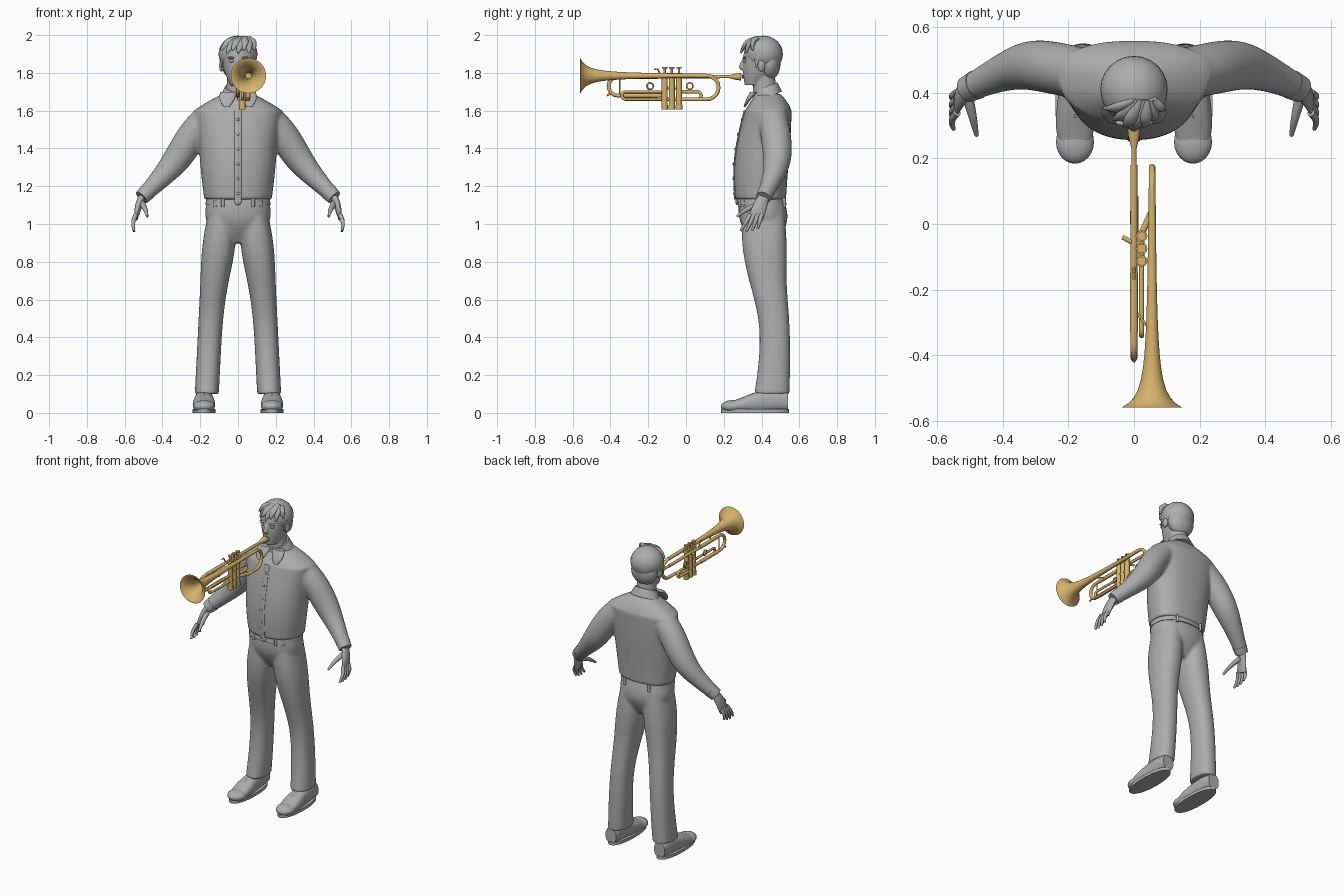
import bpy, bmesh
from math import sin, cos, pi, radians, copysign
from mathutils import Vector, Matrix

if "Cube" in bpy.data.objects:
    bpy.data.objects.remove(bpy.data.objects["Cube"])

X, Y, Z = Vector((1, 0, 0)), Vector((0, 1, 0)), Vector((0, 0, 1))


def material(name, *rgb):
    mat = bpy.data.materials.new(name)
    mat.use_nodes = True
    mat.diffuse_color = (*rgb, 1)
    mat.node_tree.nodes["Principled BSDF"].inputs["Base Color"].default_value = (*rgb, 1)
    return mat


GREY = material("plain grey", .42, .42, .42)
BRASS = material("brass gold", .68, .45, .15)


def finish(name, bm, mat, mirror=False, subdiv=0):
    bmesh.ops.recalc_face_normals(bm, faces=bm.faces)
    mesh = bpy.data.meshes.new(name)
    bm.to_mesh(mesh)
    bm.free()
    mesh.materials.append(mat)
    mesh.shade_smooth()
    if not subdiv:
        mesh.set_sharp_from_angle(angle=radians(40))
    obj = bpy.data.objects.new(name, mesh)
    bpy.context.collection.objects.link(obj)
    if mirror:
        obj.modifiers.new("mirror", 'MIRROR').use_mirror_merge = False
    if subdiv:
        smooth = obj.modifiers.new("smooth", 'SUBSURF')
        smooth.levels = smooth.render_levels = subdiv
    return obj


def blend(name, voxel, softness, *parts):
    """Fuse overlapping parts into one softly joined surface."""
    bm = bmesh.new()
    graph = bpy.context.evaluated_depsgraph_get()
    for part in parts:
        bm.from_mesh(part.evaluated_get(graph).to_mesh())
    for part in parts:
        bpy.data.objects.remove(part)
    obj = finish(name, bm, GREY)
    merge = obj.modifiers.new("merge", 'REMESH')
    merge.mode, merge.voxel_size, merge.use_smooth_shade = 'VOXEL', voxel, True
    obj.modifiers.new("soften", 'SMOOTH').iterations = softness


def sweep(name, path, mat=GREY, axis=None, ref=X, sides=16, power=2, bias=.5, mirror=False, subdiv=2):
    """Skin rings (x, y, z, half width, optional half depth) along a path, with crisp ends."""
    bm, rings = bmesh.new(), []
    crease = bm.edges.layers.float.new("crease_edge")
    centres = [Vector(point[:3]) for point in path]
    last = len(path) - 1
    for i, point in enumerate(path):
        width, depth = point[3], point[-1]
        along = axis or (centres[min(i + 1, last)] - centres[max(i - 1, 0)]).normalized()
        across = (ref - along * ref.dot(along)).normalized()
        up = along.cross(across)
        shift = (2 * bias - 1) * depth
        ring = []
        for k in range(sides):
            angle = 2 * pi * k / sides
            c, s = (copysign(abs(value) ** (2 / power), value) for value in (cos(angle), sin(angle)))
            reach = s * (depth - copysign(shift, s)) + shift
            ring.append(bm.verts.new(centres[i] + across * c * width + up * reach))
        rings.append(ring)
    for low, high in zip(rings, rings[1:]):
        for k in range(sides):
            bm.faces.new((low[k - 1], low[k], high[k], high[k - 1]))
    for ring in (rings[0], rings[-1]):
        for edge in bm.faces.new(ring).edges:
            edge[crease] = 1
            edge.smooth = False
    return finish(name, bm, mat, mirror, subdiv)


def spread(start, end, rows):
    """Pair each row with an evenly spaced position."""
    step = (end - start) / (len(rows) - 1)
    return [(start + i * step, *row) for i, row in enumerate(rows)]


def stack(name, bottom, top, rows, **options):
    """Level rings from (front, back, half width) or (front, back, inner, outer)."""
    path = []
    for z, front, back, *sides in spread(bottom, top, rows):
        inner, outer = sides if len(sides) > 1 else (-sides[0], sides[0])
        path.append(((inner + outer) / 2, (front + back) / 2, z, (outer - inner) / 2, (back - front) / 2))
    return sweep(name, path, axis=Z, **options)


def tube(name, path, radius, mat=BRASS, **options):
    sweep(name, [(*point, radius) for point in path], mat, sides=12, subdiv=0, **options)


def ball(name, centre, size, mirror=False):
    bm = bmesh.new()
    place = Matrix.Translation(centre) @ Matrix.Diagonal((*size, 1))
    bmesh.ops.create_uvsphere(bm, u_segments=24, v_segments=16, radius=1, matrix=place)
    return finish(name, bm, GREY, mirror)


def crook(x, start, bend, top, low, end):
    """U-shaped path: out along y, round a half circle, back at a lower height."""
    radius = (top - low) / 2
    bulge = copysign(radius, bend - start)
    turns = [pi * k / 10 for k in range(11)]
    arc = [(x, bend + bulge * sin(a), low + radius + radius * cos(a)) for a in turns]
    return [(x, start, top), *arc, (x, end, low)]


# Shirt with sleeves, placket, buttons and collar
HEM, CHEST, NECKLINE = 1.13, 1.6, 1.69
WRIST, FOREARM = Vector((.51, .41, 1.14)), Vector((.41, .46, 1.24))
body = [(.26, .53, .18), (.25, .54, .2), (.27, .555, .21), (.31, .56, .235)]
torso = stack("torso", HEM, CHEST, body, sides=28, power=2.3, bias=.6)
yoke = stack("yoke", CHEST, NECKLINE, [body[-1], (.34, .54, .17), (.37, .5, .08)], sides=28, power=2.3, bias=.6)
sleeves = sweep("sleeves", [(.16, .46, 1.56, .08), (.24, .475, 1.48, .083), (.32, .49, 1.34, .08),
                            (*FOREARM, .055), (*WRIST, .04)], mirror=True)
blend("shirt", .008, 8, torso, yoke, sleeves)
sweep("cuffs", [(*WRIST.lerp(FOREARM, .3), .046), (*WRIST, .041)], mirror=True)
fronts = [(0, row[1], row[0]) for row in spread(HEM, CHEST, body)]
sweep("shirt_placket", [(*point, .02, .005) for point in fronts], sides=8)
for low, high in zip(fronts, fronts[1:]):
    for mix in (.2, .7):
        ball("shirt_button", Vector(low).lerp(Vector(high), mix) - Y * .004, (.008, .004, .008))
tilt = Vector((0, -.4, 1)).normalized()
sweep("collar_band", [(0, .43, 1.67, .1, .085), (0, .42, 1.725, .07)], axis=tilt, sides=20)
sweep("collar_points", [(.05, .36, 1.7, .045, .02), (.06, .33, 1.66, .045, .014), (.06, .31, 1.62, .015, .005)],
      axis=Z, mirror=True)

# Hands
sweep("palms", [(*WRIST, .02, .03), (.53, .39, 1.09, .02, .04), (.54, .37, 1.03, .01, .04)], mirror=True)
for i in range(4):
    root = Vector((.54, .34 + .02 * i, 1.05))
    tip = Vector((.55, .29 + .03 * i, .96 + .004 * (i - 1) ** 2))
    knuckle = (root + tip) / 2 + X * .015
    sweep("fingers", [(*root, .013), (*knuckle, .012), (*tip, .007)], sides=8, mirror=True)
sweep("thumbs", [(.51, .4, 1.11, .02), (.49, .32, 1.08, .014), (.48, .27, 1.04, .007)], sides=8, mirror=True)

# Trousers and belt
seat = stack("seat", .9, HEM, [(.35, .48, .09), (.27, .555, .19), (.28, .52, .165)], sides=24, power=2.3)
legs = stack("legs", .1, 1.1, [(.36, .55, .1, .23), (.39, .555, .09, .22), (.39, .55, .08, .21),
                               (.33, .53, .05, .2), (.285, .54, 0, .195), (.3, .52, .02, .15)],
             power=2.3, mirror=True)
blend("trousers", .008, 8, seat, legs)
stack("belt", 1.1, 1.14, [(.27, .535, .174), (.275, .525, .17)], sides=24, power=2.3)
ball("belt_buckle", (0, .27, 1.12), (.02, .008, .02))
for x, y in ((.08, .285), (.12, .31), (.09, .52)):
    tube("belt_loops", [(x, y, 1.09), (x, y, 1.14)], .009, GREY, mirror=True)

# Shoes
uppers = spread(.2, .54, [(.03, .03, .02), (.04, .06, .03), (.05, .06, .05),
                          (.06, .05, .06), (.07, .05, .06), (.06, .04, .05)])
sweep("shoes", [(.18, y, z, width, depth) for y, z, width, depth in uppers], axis=Y, power=2.4, mirror=True)
ball("shoe_toes", (.18, .25, .034), (.058, .066, .034), mirror=True)
stack("shoe_soles", 0, .02, [(.185, .546, .12, .24)] * 2, sides=24, power=2.2, mirror=True, subdiv=0)
for i in range(3):
    middle = Vector((.18, .33 + .025 * i, .092 + .01 * i))
    ends = [middle + X * side - Z * .012 for side in (-.03, .03)]
    tube("shoe_laces", [ends[0], middle, ends[1]], .005, GREY, ref=Z, mirror=True)

# Head and face
neck = stack("neck", 1.62, 1.8, [(.36, .51, .08), (.35, .48, .06), (.36, .47, .06)])
skull = stack("skull", 1.735, 1.97, [(.31, .4, .04), (.3, .48, .07), (.3, .49, .085), (.3, .5, .09),
                                     (.34, .47, .05)], sides=20)
nose = sweep("nose", [(0, .31, 1.88, .008), (0, .29, 1.83, .018), (0, .3, 1.815, .01)], axis=Z, sides=10)
ears = ball("ears", (.088, .4, 1.84), (.012, .02, .034), mirror=True)
blend("head", .004, 3, neck, skull, nose, ears)
ball("eyes", (.034, .31, 1.863), (.014, .008, .008), mirror=True)
ball("eyebrows", (.036, .31, 1.88), (.02, .01, .006), mirror=True)
for z in (1.775, 1.786):
    ball("lips", (0, .3, z), (.024, .007, .006))

# Hair with a swept fringe
ball("hair", (0, .41, 1.9), (.103, .103, .097))
ball("hair_back", (0, .44, 1.85), (.09, .06, .09))
for i in range(7):
    end = Vector((.03 * (i - 3), .29 + .007 * (i - 3) ** 2, 1.92 - .015 * (i % 2)))
    crown = Vector((.03 + end.x / 3, .38, 1.985))
    brow = crown.lerp(end, .6) + Vector((0, -.015, .02))
    sweep("hair_locks", [(*crown, .012), (*brow, .03, .018), (*end, .005)], sides=8)
sweep("sideburns", [(.088, .38, 1.9, .01, .02), (.084, .37, 1.83, .005)], sides=8, mirror=True)

# Trumpet bell, a flare that turns back on itself to stay hollow
BELL_X, BELL_Z, PIPE_Z, LOW_Z = .055, 1.785, 1.78, 1.66
RIM, TAIL = -.56, .11


def flare(y):
    return .006 + .0035 / (y + .6)


lengths = [RIM + (TAIL - RIM) * (k / 14) ** 2 for k in range(15)]
outside = [(BELL_X, y, BELL_Z, flare(y)) for y in reversed(lengths)]
inside = [(BELL_X, y, BELL_Z, flare(y) - .004) for y in lengths[:9]]
sweep("bell", outside + inside, BRASS, axis=Y, sides=32, subdiv=0)
VALVE_X = .023
tube("bell_bow", crook(BELL_X, .1, TAIL, BELL_Z, LOW_Z, .04) + [(VALVE_X, -.03, LOW_Z)], .01)

# Mouthpiece, lead pipe and slides
cup = [(.15, .008), (.23, .008), (.27, .018), (.29, .02)]
sweep("mouthpiece", [(0, y, PIPE_Z, radius) for y, radius in cup], BRASS, axis=Y, subdiv=0)
tube("lead_pipe", crook(0, .18, -.36, PIPE_Z, 1.68, -.1), .01)
for z in (PIPE_Z, 1.68):
    tube("slide_sleeve", [(0, -.15, z), (0, -.33, z)], .012)
tube("third_slide", crook(VALVE_X, -.1, -.32, 1.7, LOW_Z, -.1), .008)
tube("first_slide", crook(.005, -.03, .06, 1.7, LOW_Z, -.03), .009)
tube("water_key", [(0, -.4, 1.69), (0, -.42, 1.68)], .005)
tube("slide_brace", [(0, -.35, PIPE_Z), (0, -.35, 1.68)], .004)
tube("bell_brace", [(0, -.26, PIPE_Z), (BELL_X, -.33, BELL_Z)], .004, ref=Z)

# Valves: casing, end caps, stem and finger button
for i in range(3):
    y = -.075 + .038 * (i - 1)
    for part, low, high, radius in (("casing", 1.62, 1.79, .016), ("bottom_cap", 1.605, 1.63, .018),
                                    ("top_cap", 1.78, 1.8, .018), ("stem", 1.79, 1.83, .006),
                                    ("button", 1.824, 1.832, .014)):
        tube("valve_" + part, [(VALVE_X, y, low), (VALVE_X, y, high)], radius)
for z in (LOW_Z, 1.72):
    tube("valve_link", [(VALVE_X, -.04, z), (VALVE_X, -.11, z)], .009)

# Finger rings and hooks
turn = [2 * pi * k / 20 for k in range(21)]
for y in (-.19, .02):
    tube("finger_ring", [(-.008, y + .017 * cos(a), 1.73 + .017 * sin(a)) for a in turn], .004)
tube("finger_hook", [(0, -.06, PIPE_Z), (-.035, -.04, PIPE_Z)], .007, ref=Z)
tube("pipe_hook", [(0, -.13, PIPE_Z), (0, -.15, 1.82), (0, -.17, 1.82)], .004)
